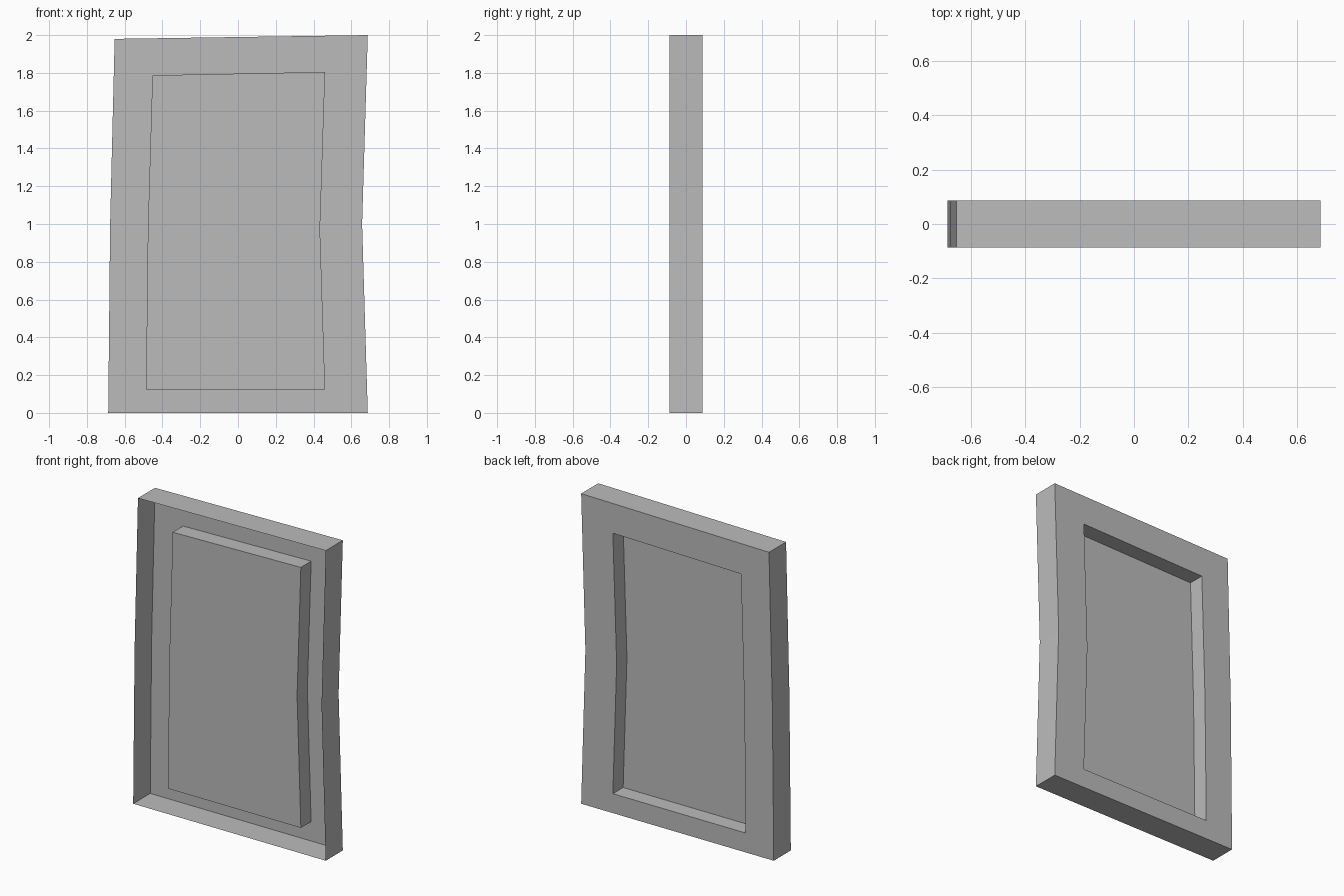
import bpy
import bmesh

cube = bpy.data.objects.get("Cube")
if cube:
    bpy.data.objects.remove(cube, do_unlink=True)

# Single flat grey
grey = bpy.data.materials.new("plain_grey")
grey.use_nodes = True
colour = (0.5, 0.5, 0.5, 1)
grey.diffuse_color = colour
grey.node_tree.nodes["Principled BSDF"].inputs["Base Color"].default_value = colour

# Crooked outlines (x, z), from bottom left round to mid left
OUTER = [(-0.687, 0), (0.687, 0), (0.657, 1), (0.687, 2), (-0.653, 1.98), (-0.677, 1)]
INNER = [(-0.487, 0.125), (0.461, 0.125), (0.434, 0.97),
         (0.461, 1.805), (-0.453, 1.787), (-0.477, 0.97)]
FRONT, BACK, PANEL = -0.087, 0.087, -0.018


def build_sheet(name, loops, capped=False):
    """Join successive (outline, y) loops with quads; optionally fill the last."""
    bm = bmesh.new()
    rings = [[bm.verts.new((x, y, z)) for x, z in outline] for outline, y in loops]
    for a, b in zip(rings, rings[1:]):
        for i in range(len(a)):
            j = (i + 1) % len(a)
            bm.faces.new((a[i], a[j], b[j], b[i]))
    if capped:
        bm.faces.new(rings[-1])
    mesh = bpy.data.meshes.new(name)
    bm.to_mesh(mesh)
    bm.free()
    mesh.materials.append(grey)
    obj = bpy.data.objects.new(name, mesh)
    bpy.context.collection.objects.link(obj)
    return obj


# Thin outer walls with the flat back border
build_sheet("outer_frame", [(OUTER, FRONT), (OUTER, BACK), (INNER, BACK)])

# Panel pushed forward from the back border, hollow behind
panel = build_sheet("inset_panel", [(INNER, BACK), (INNER, PANEL)], capped=True)
bm = bmesh.new()
bm.from_mesh(panel.data)
# Turn the panel so its faces look out of the rear recess, like the border
bm.normal_update()
cap = max(bm.faces, key=lambda f: len(f.verts))
if cap.normal.y < 0:
    bmesh.ops.reverse_faces(bm, faces=[cap])
bmesh.ops.recalc_face_normals(bm, faces=bm.faces)
if cap.normal.y < 0:
    bmesh.ops.reverse_faces(bm, faces=bm.faces)
bm.to_mesh(panel.data)
bm.free()
